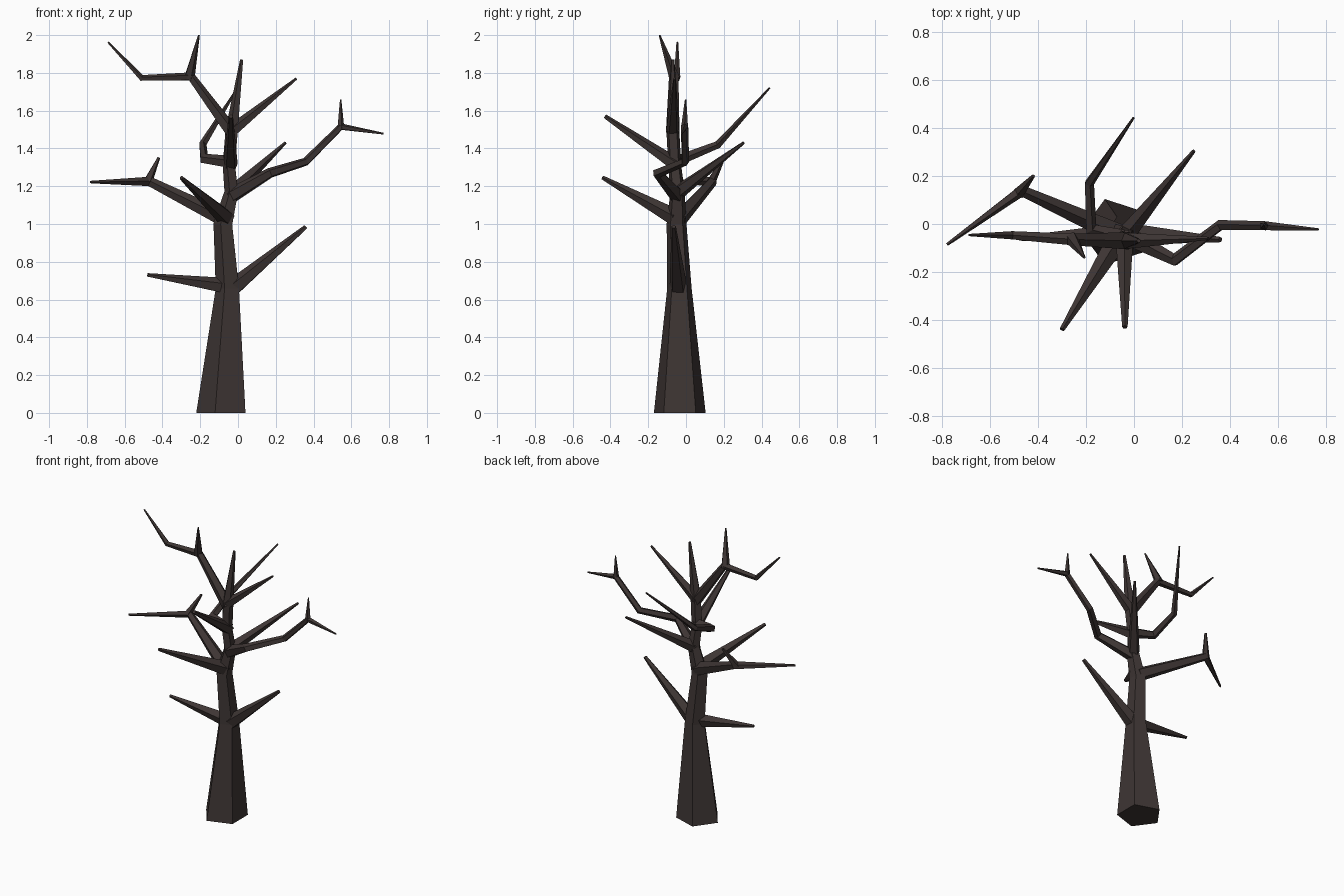
import bpy, bmesh, math
from mathutils import Vector

bark = bpy.data.materials.new("dark_bark")
bark.diffuse_color = (0.048, 0.036, 0.034, 1)


def limb(name, path, ref=(0, 0, 1), level_base=False, sides=5):
    """Tapering five-sided tube through (x, y, z, radius) points."""
    pts = [Vector(p[:3]) for p in path]
    dirs = [(b - a).normalized() for a, b in zip(pts, pts[1:])]
    bm = bmesh.new()
    rings = []
    u = Vector(ref)
    for i, p in enumerate(path):
        before, after = dirs[max(i - 1, 0)], dirs[min(i, len(dirs) - 1)]
        t = (before + after).normalized()
        if i == 0 and level_base:
            t = Vector((0, 0, 1))
        u = (u - t * u.dot(t)).normalized()
        v = t.cross(u)
        rings.append([bm.verts.new(pts[i] + p[3] * (
            u * math.cos(k * math.tau / sides) + v * math.sin(k * math.tau / sides)))
            for k in range(sides)])
    for a, b in zip(rings, rings[1:]):
        for k in range(sides):
            n = (k + 1) % sides
            bm.faces.new((a[k], a[n], b[n], b[k]))
    bm.faces.new(rings[0][::-1])
    bm.faces.new(rings[-1])
    bmesh.ops.recalc_face_normals(bm, faces=bm.faces[:])
    mesh = bpy.data.meshes.new(name)
    bm.to_mesh(mesh)
    bm.free()
    mesh.materials.append(bark)
    ob = bpy.data.objects.new(name, mesh)
    bpy.context.collection.objects.link(ob)
    return ob


# Trunk running up into the central leader
limb("trunk", [(-0.077, -0.033, 0, 0.144), (-0.05, -0.035, 0.66, 0.068),
               (-0.075, -0.05, 1.0, 0.055), (-0.032, -0.045, 1.17, 0.04),
               (-0.045, -0.06, 1.31, 0.036), (-0.03, -0.07, 1.5, 0.036),
               (0.02, -0.07, 1.87, 0.009)], ref=(-1, 0, 0), level_base=True)

# Straight single branches
limb("low_right_branch", [(-0.04, -0.04, 0.65, 0.05), (0.36, -0.065, 0.985, 0.012)])
limb("low_left_branch", [(-0.03, -0.04, 0.665, 0.048), (-0.48, -0.06, 0.73, 0.01)])
limb("front_left_branch", [(-0.06, -0.05, 1.03, 0.048), (-0.30, -0.44, 1.245, 0.011)])
limb("front_branch", [(-0.04, -0.05, 1.31, 0.04), (-0.038, -0.43, 1.57, 0.012)])
limb("back_right_branch", [(-0.03, -0.04, 1.17, 0.04), (0.25, 0.305, 1.43, 0.008)])
limb("upper_right_branch", [(-0.035, -0.07, 1.49, 0.036), (0.31, -0.06, 1.77, 0.007)])

# Left branch with twig
limb("left_branch", [(-0.07, -0.04, 1.025, 0.046), (-0.47, 0.14, 1.225, 0.027),
                     (-0.78, -0.085, 1.222, 0.007)])
limb("left_twig", [(-0.48, 0.13, 1.22, 0.026), (-0.42, 0.2, 1.35, 0.008)])

# Right crooked branch with twig
limb("right_branch", [(-0.035, -0.045, 1.15, 0.042), (0.17, -0.15, 1.27, 0.028),
                      (0.36, -0.005, 1.33, 0.023), (0.545, -0.008, 1.515, 0.02),
                      (0.77, -0.023, 1.478, 0.005)])
limb("right_twig", [(0.543, -0.008, 1.505, 0.02), (0.543, -0.002, 1.66, 0.004)],
     ref=(1, 0, 0))

# Back crooked branch
limb("back_branch", [(-0.03, -0.06, 1.325, 0.036), (-0.18, -0.02, 1.345, 0.028),
                     (-0.187, 0.17, 1.42, 0.021), (-0.002, 0.443, 1.72, 0.005)])

# Upper left crooked branch with twig
limb("upper_left_branch", [(-0.03, -0.07, 1.48, 0.038), (-0.25, -0.065, 1.78, 0.026),
                           (-0.51, -0.047, 1.772, 0.018), (-0.688, -0.046, 1.962, 0.005)])
limb("upper_left_twig", [(-0.26, -0.06, 1.77, 0.03), (-0.207, -0.14, 2.0, 0.005)],
     ref=(1, 0, 0))
